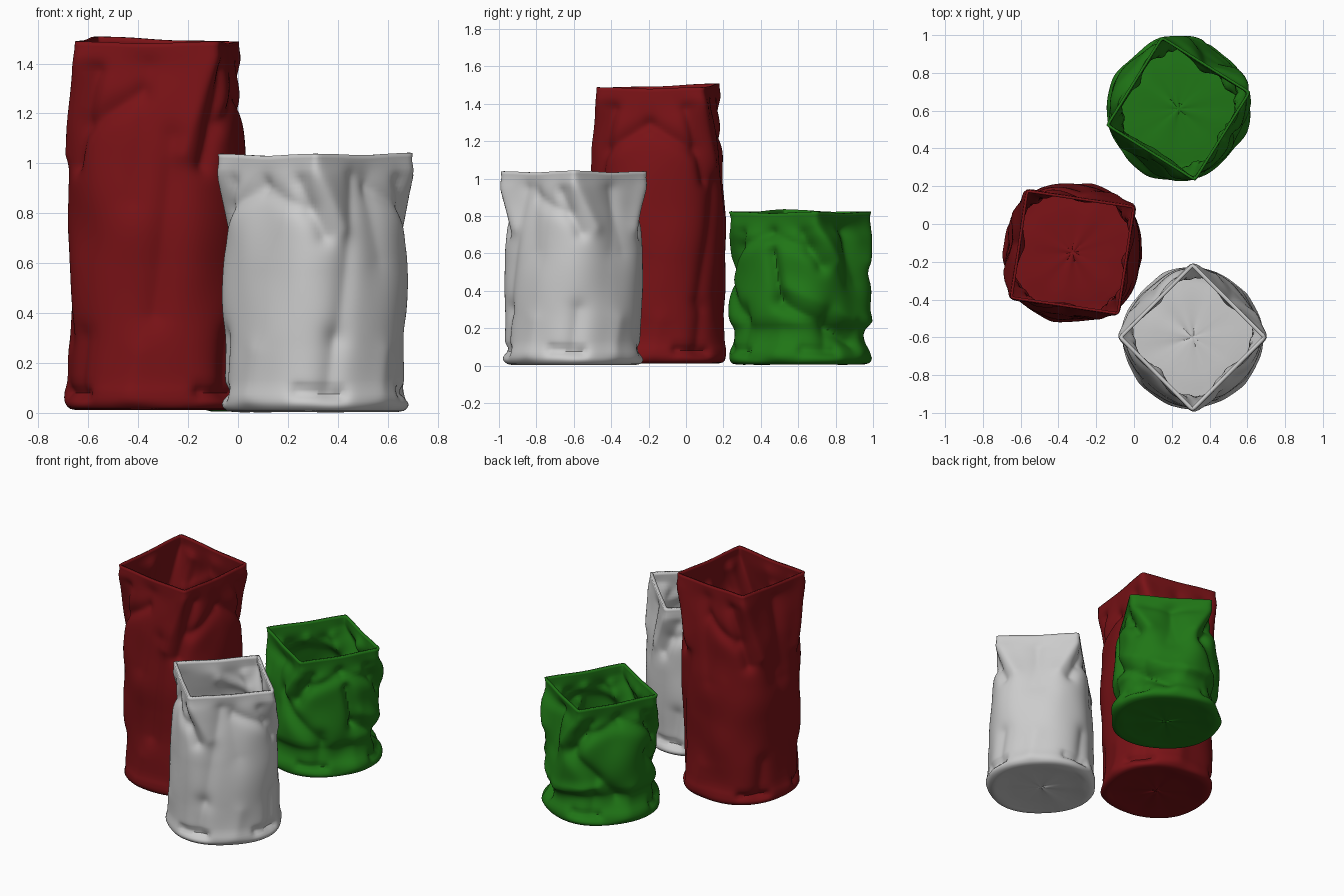
import bpy, bmesh, math, random
from mathutils import Vector, noise

if "Cube" in bpy.data.objects:
    bpy.data.objects.remove(bpy.data.objects["Cube"])

SEG = 160


def catmull(a, b, c, d, t):
    return 0.5 * (2*b + (c - a)*t + (2*a - 5*b + 4*c - d)*t*t + (3*b - a - 3*c + d)*t**3)


def smooth(lo, hi, x):
    t = min(1, max(0, (x - lo) / (hi - lo)))
    return t*t*(3 - 2*t)


def rings(profile):
    """Finely sample the (apothem, z, roundness) stations; roundness .5 = circle, 0 = square."""
    pts = [Vector(s) for s in profile]
    pts = [pts[0]] + pts + [2*pts[-1] - pts[-2]]
    out = []
    for i in range(1, len(pts) - 2):
        a, b, c, d = pts[i-1:i+3]
        n = max(3, int((c.xy - b.xy).length / 0.016))
        out += [catmull(a, b, c, d, k / n) for k in range(n)]
    return out[1:] + [pts[-2]]


def fold_offset(folds, phi, z):
    """Sum of creases, each a soft line in (angle, height) space."""
    total = 0
    for a0, z0, a1, z1, w, depth in folds:
        mid = (a0 + a1) / 2
        p = mid + (phi - mid + 180) % 360 - 180
        k = 0.0063                                # degrees to arc length
        s = Vector(((a1 - a0)*k, z1 - z0))
        v = Vector(((p - a0)*k, z - z0))
        t = min(1, max(0, v.dot(s) / max(s.dot(s), 1e-9)))
        d = (v - s*t).length / w
        if d < 3:
            total += depth * math.exp(-d**1.6)
    return total


def corner_folds(h, lean, drop, depth, seed):
    """Tilted ridge and groove under each rim corner, puckers round the base."""
    rnd = random.Random(seed)
    out = []
    for i, s in enumerate(lean):
        c = i * 90
        out += [(c, h - .06, c + s*20, h - drop, .045, depth*.6),
                (c - s*10, h - .12, c + s*6, h - drop*1.1, .04, -depth),
                (c - s*6, h - drop*.75, c - s*42, h - drop*.45, .04, -depth*.7),
                (c + s*42, h - .1, c + s*52, h - drop*1.4, .07, -depth*.4)]
        b = c + rnd.uniform(-12, 12)
        out += [(b - 14, .085, b + 14, .075, .025, -.03),
                (b + 6, .1, b + 10, .3, .05, -.022),
                (b + 45, .08, b + 50, .24, .06, .012)]
    return out


def bag(name, centre, turn, profile, folds, rim_lift, color=None, rough=.012, thick=.014):
    h = profile[-1][1]
    bm = bmesh.new()
    pole = bm.verts.new((*centre, profile[0][1]))
    prev = None
    for a, z, q in rings(profile):
        q = max(q, .02)
        row = []
        for j in range(SEG):
            phi = 360 * j / SEG
            t = math.radians(phi - 45)
            r = a / (abs(math.cos(t))**(1/q) + abs(math.sin(t))**(1/q))**q
            fade = smooth(h, h - .1, z) if z > h - .1 else smooth(.0, .05, z)
            fade *= smooth(.2, .3, a)
            w = math.radians(phi + turn)
            x, y = math.cos(w), math.sin(w)
            n = noise.noise(Vector((x*1.7, y*1.7, z*3.5)) + Vector((*centre, 0))*5)
            r += fade * (fold_offset(folds, phi, z) + rough*n)
            # uneven rim: one corner stands a little higher, edges sag
            up, lift = rim_lift
            dz = lift * max(0, math.cos(math.radians(phi - up))) - .008*math.sin(math.radians(2*phi))**2
            zz = z + dz * smooth(h*.8, h, z)
            if z < .03 and a < .3:
                zz += .006 * n
            row.append(bm.verts.new((centre[0] + r*x, centre[1] + r*y, max(zz, .002))))
        for j in range(SEG):
            k = (j + 1) % SEG
            if prev:
                bm.faces.new((prev[j], prev[k], row[k], row[j]))
            else:
                bm.faces.new((pole, row[k], row[j]))
        prev = row
    bmesh.ops.recalc_face_normals(bm, faces=bm.faces)
    # the open shell must face outwards: the base points down
    bm.faces.ensure_lookup_table()
    bm.normal_update()
    if bm.faces[0].normal.z > 0:
        bmesh.ops.reverse_faces(bm, faces=bm.faces)
    me = bpy.data.meshes.new(name)
    bm.to_mesh(me)
    bm.free()
    ob = bpy.data.objects.new(name, me)
    bpy.context.collection.objects.link(ob)
    sol = ob.modifiers.new("thickness", 'SOLIDIFY')
    sol.thickness, sol.offset = thick, -1
    if color:
        mat = bpy.data.materials.new(name)
        mat.diffuse_color = (*color, 1)
        mat.use_nodes = True
        mat.node_tree.nodes["Principled BSDF"].inputs["Base Color"].default_value = mat.diffuse_color
        me.materials.append(mat)
    bpy.ops.object.select_all(action='DESELECT')
    bpy.context.view_layer.objects.active = ob
    ob.select_set(True)
    bpy.ops.object.shade_smooth_by_angle(angle=math.radians(50))


# medium white bag, front right
bag("white_bag", (.31, -.6), 0,
    [(0, .012, .45), (.2, .01, .45), (.32, .004, .44), (.355, .025, .43), (.36, .06, .43),
     (.348, .12, .42), (.345, .25, .41), (.342, .5, .39), (.325, .72, .32), (.3, .87, .19),
     (.283, .98, .07), (.28, 1.038, .02)],
    corner_folds(1.04, (1, -1, -1, 1), .3, .03, 3) + [(300, .95, 285, .3, .05, -.018)],
    (0, .004), None, .014, .02)

# tall red bag, left
bag("tall_red_bag", (-.325, -.15), 36.5,
    [(0, .025, .45), (.2, .022, .45), (.325, .012, .44), (.36, .035, .43), (.362, .08, .43),
     (.35, .15, .42), (.348, .35, .41), (.358, .75, .41), (.35, 1.05, .38), (.325, 1.25, .28),
     (.302, 1.38, .13), (.292, 1.488, .02)],
    corner_folds(1.49, (1, 1, -1, -1), .45, .035, 8)
    + [(245, 1.1, 232, .4, .06, -.025), (20, 1.0, 0, .35, .05, -.02), (130, .9, 160, .3, .07, -.02)],
    (90, .02), (.19, .006, .008), .014)

# short, heavily crumpled green bag, back right
bag("short_green_bag", (.235, .61), 13,
    [(0, .015, .45), (.2, .012, .45), (.33, .006, .44), (.368, .03, .44), (.366, .075, .44),
     (.335, .13, .43), (.325, .19, .43), (.348, .26, .42), (.345, .42, .39), (.335, .56, .36),
     (.315, .67, .28), (.278, .74, .12), (.28, .822, .02)],
    corner_folds(.82, (1, -1, 1, -1), .26, .045, 5)
    + [(320, .6, 328, .36, .035, -.045), (328, .34, 400, .12, .04, -.035),
       (335, .42, 400, .24, .05, .02), (80, .5, 130, .2, .045, -.04), (170, .45, 215, .22, .045, -.04),
       (240, .55, 290, .25, .045, -.035), (60, .22, 110, .28, .04, .025)],
    (180, .012), (.014, .18, .008), .03)
